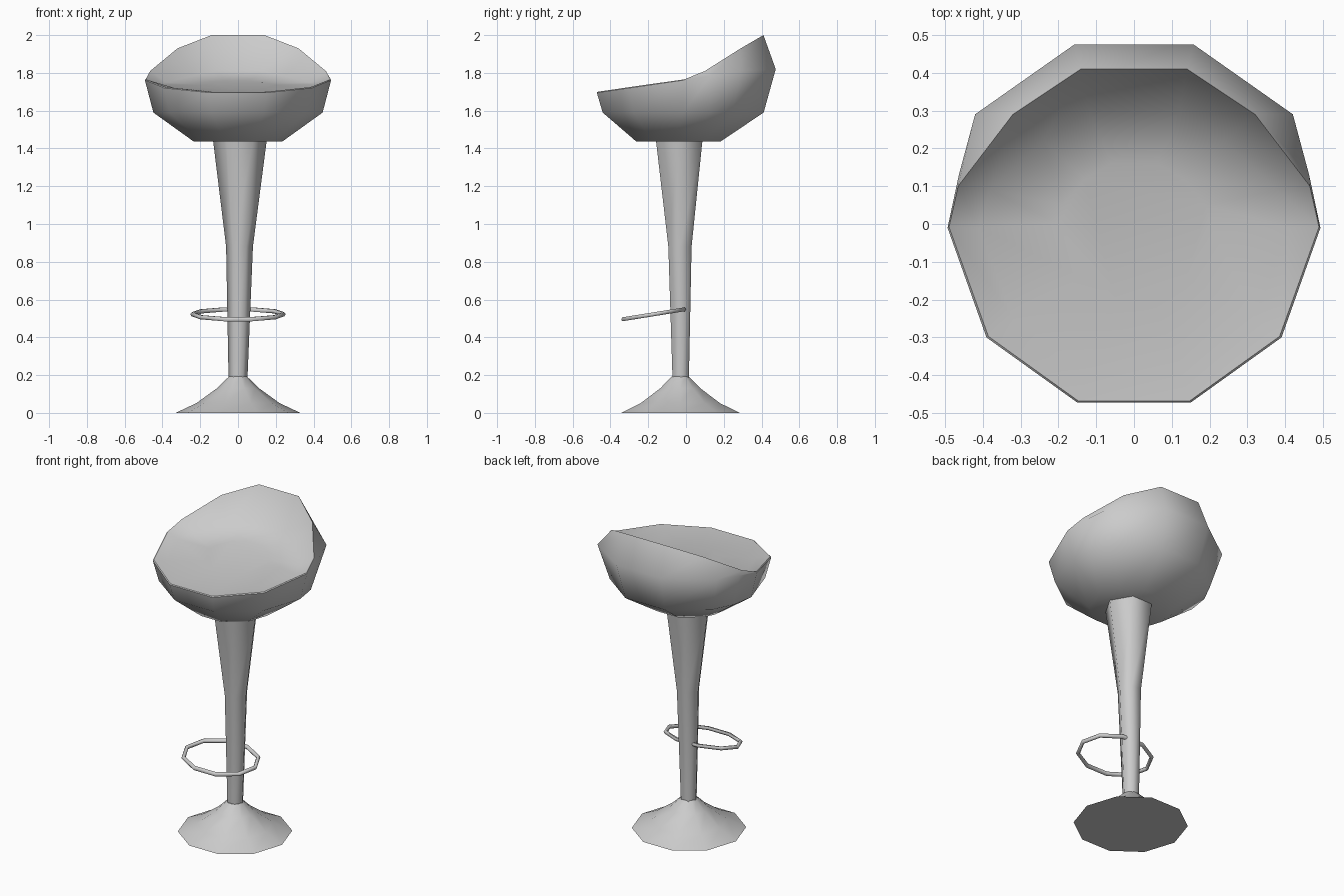
import bpy
from math import cos, sin, pi, radians

if "Cube" in bpy.data.objects:
    bpy.data.objects.remove(bpy.data.objects["Cube"])


def ring(r, z, cx=0, cy=0, n=10):
    """n-gon ring with a corner on the x axis"""
    return [(cx + r * cos(2 * pi * i / n), cy + r * sin(2 * pi * i / n), z) for i in range(n)]


def mirror_half(half):
    """half ring (front to back, x > 0) completed with its mirror image"""
    return half + [(-x, y, z) for x, y, z in reversed(half)]


def loft(name, rings, angle=40, cap=True, loop=False):
    n = len(rings[0])
    verts = [v for r in rings for v in r]
    faces = []
    m = len(rings)
    for k in range(m if loop else m - 1):
        a, b = k * n, ((k + 1) % m) * n
        faces += [(a + i, a + (i + 1) % n, b + (i + 1) % n, b + i) for i in range(n)]
    if cap and not loop:
        faces += [tuple(reversed(range(n))), tuple(range((m - 1) * n, m * n))]
    me = bpy.data.meshes.new(name)
    me.from_pydata(verts, [], faces)
    ob = bpy.data.objects.new(name, me)
    bpy.context.collection.objects.link(ob)
    bpy.ops.object.select_all(action='DESELECT')
    ob.select_set(True)
    bpy.context.view_layer.objects.active = ob
    bpy.ops.object.mode_set(mode='EDIT')
    bpy.ops.mesh.select_all(action='SELECT')
    bpy.ops.mesh.normals_make_consistent(inside=False)
    bpy.ops.object.mode_set(mode='OBJECT')
    bpy.ops.object.shade_smooth_by_angle(angle=radians(angle))
    return ob


# Seat shell: bottom, belly, widest ring, raised rim, cushion (front to back)
def decagon_half(r, z, cy):
    return [(r * cos(radians(a)), cy + r * sin(radians(a)), z) for a in (-72, -36, 0, 18, 36, 72)]


widest = [(.15, -.472, 1.695), (.39, -.30, 1.72), (.493, -.01, 1.762),
          (.463, .13, 1.785), (.42, .29, 1.81), (.157, .475, 1.82)]
rim = [(.147, -.468, 1.70), (.385, -.297, 1.725), (.489, -.008, 1.766),
       (.465, .10, 1.81), (.32, .29, 1.93), (.14, .41, 2.0)]
cushion = [(.125, -.39, 1.70), (.32, -.25, 1.715), (.41, -.01, 1.738),
           (.38, .09, 1.75), (.24, .22, 1.785), (.12, .30, 1.81)]
inner = [(.05, -.2, 1.715), (.14, -.14, 1.72), (.2, 0, 1.735),
         (.19, .05, 1.74), (.13, .12, 1.75), (.06, .16, 1.758)]
loft("seat", [mirror_half(h) for h in (
    decagon_half(.235, 1.437, -.04), decagon_half(.448, 1.59, -.015),
    widest, rim, cushion, inner)], angle=45)

# Tapered six-sided column
loft("column", [ring(r, z, cx, cy, 6) for r, z, cx, cy in (
    (.05, .18, 0, -.028), (.071, .88, .008, -.032), (.143, 1.45, .01, -.036))], angle=65)

# Flared foot
loft("base", [ring(r, z, 0, -.03) for r, z in (
    (.33, 0), (.22, .052), (.112, .13), (.048, .192))])

# Tilted oval footrest
sections = []
for i in range(10):
    a = 2 * pi * i / 10
    sec = []
    for j in range(6):
        t = 2 * pi * j / 6
        d = .012 * cos(t)
        y = (.168 + d) * sin(a)
        sec.append(((.24 + d) * cos(a), -.172 + y, .522 + .16 * y + .012 * sin(t)))
    sections.append(sec)
loft("footrest", sections, angle=65, loop=True)
